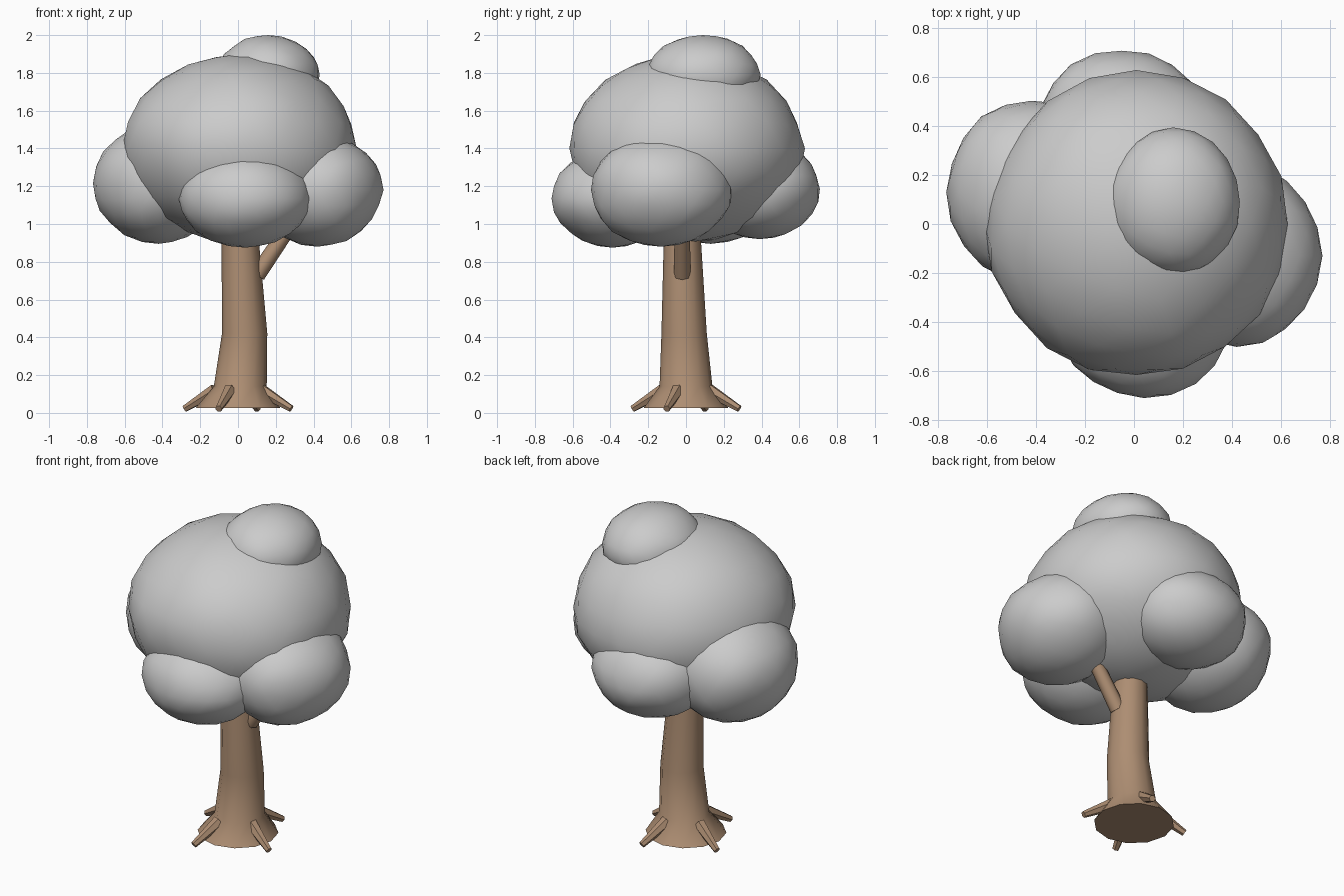
import bpy, bmesh, math
from mathutils import Vector, noise

if "Cube" in bpy.data.objects:
    bpy.data.objects.remove(bpy.data.objects["Cube"])

bark = bpy.data.materials.new("bark")
bark.diffuse_color = (0.42, 0.27, 0.17, 1)
bark.use_nodes = True
bark.node_tree.nodes["Principled BSDF"].inputs["Base Color"].default_value = bark.diffuse_color


def finish(name, bm, mat=None, angle=None):
    bmesh.ops.recalc_face_normals(bm, faces=bm.faces)
    me = bpy.data.meshes.new(name)
    bm.to_mesh(me)
    bm.free()
    ob = bpy.data.objects.new(name, me)
    bpy.context.collection.objects.link(ob)
    if mat:
        me.materials.append(mat)
    bpy.ops.object.select_all(action='DESELECT')
    ob.select_set(True)
    bpy.context.view_layer.objects.active = ob
    if angle:
        bpy.ops.object.shade_smooth_by_angle(angle=math.radians(angle))
    else:
        bpy.ops.object.shade_smooth()
    return ob


def tube(name, points, sides, angle, level=False):
    """Capped tube through (x, y, z, radius) points; level keeps rings horizontal."""
    bm = bmesh.new()
    axis = Vector((0, 0, 1))
    if not level:
        axis = (Vector(points[-1][:3]) - Vector(points[0][:3])).normalized()
    rot = axis.to_track_quat('Z', 'Y')
    rings = []
    for x, y, z, r in points:
        ring = []
        for i in range(sides):
            a = 2 * math.pi * i / sides
            off = rot @ Vector((r * math.cos(a), r * math.sin(a), 0))
            ring.append(bm.verts.new(Vector((x, y, z)) + off))
        rings.append(ring)
    for lo, hi in zip(rings, rings[1:]):
        for i in range(sides):
            j = (i + 1) % sides
            bm.faces.new((lo[i], lo[j], hi[j], hi[i]))
    bm.faces.new(rings[0])
    bm.faces.new(rings[-1])
    return finish(name, bm, bark, angle)


def leaf_clump(name, centre, radii, seed):
    """Slightly lumpy low-poly ellipsoid."""
    bm = bmesh.new()
    bmesh.ops.create_icosphere(bm, subdivisions=3, radius=1)
    for v in bm.verts:
        d = v.co.normalized()
        k = 1 + 0.035 * noise.noise(d * 1.8 + Vector((seed * 7.3, 0.4, 0.7))) * (1 - d.z ** 8)
        v.co = Vector([c + r * e * k for c, r, e in zip(centre, radii, d)])
    return finish(name, bm)


# Trunk with flared foot and a gentle bend
tube("trunk", [(0, 0, 0.025, 0.225), (0.012, 0, 0.14, 0.14),
               (0.035, -0.01, 0.42, 0.12), (0.01, -0.02, 0.95, 0.097)], 12, 60, True)

# Side branch
tube("branch", [(0.10, -0.02, 0.73, 0.045), (0.27, -0.02, 0.98, 0.04)], 8, 50)

# Four roots around the foot
for n in range(4):
    a = math.radians(-20 + 90 * n)
    c, s = math.cos(a), math.sin(a)
    tube(f"root_{n + 1}", [(0.13 * c, 0.13 * s, 0.12, 0.036),
                           (0.30 * c, 0.30 * s, 0.022, 0.019)], 6, 30)

# Crown
leaf_clump("crown_main", (0.01, 0, 1.40), (0.615, 0.62, 0.50), 1)
leaf_clump("crown_left", (-0.42, 0.13, 1.215), (0.345, 0.38, 0.32), 2)
leaf_clump("crown_right", (0.42, -0.13, 1.18), (0.345, 0.375, 0.30), 3)
leaf_clump("crown_front", (0.04, -0.39, 1.135), (0.355, 0.32, 0.26), 4)
leaf_clump("crown_back", (-0.05, 0.39, 1.185), (0.35, 0.32, 0.265), 5)
leaf_clump("crown_top", (0.16, 0.09, 1.79), (0.275, 0.30, 0.21), 6)
